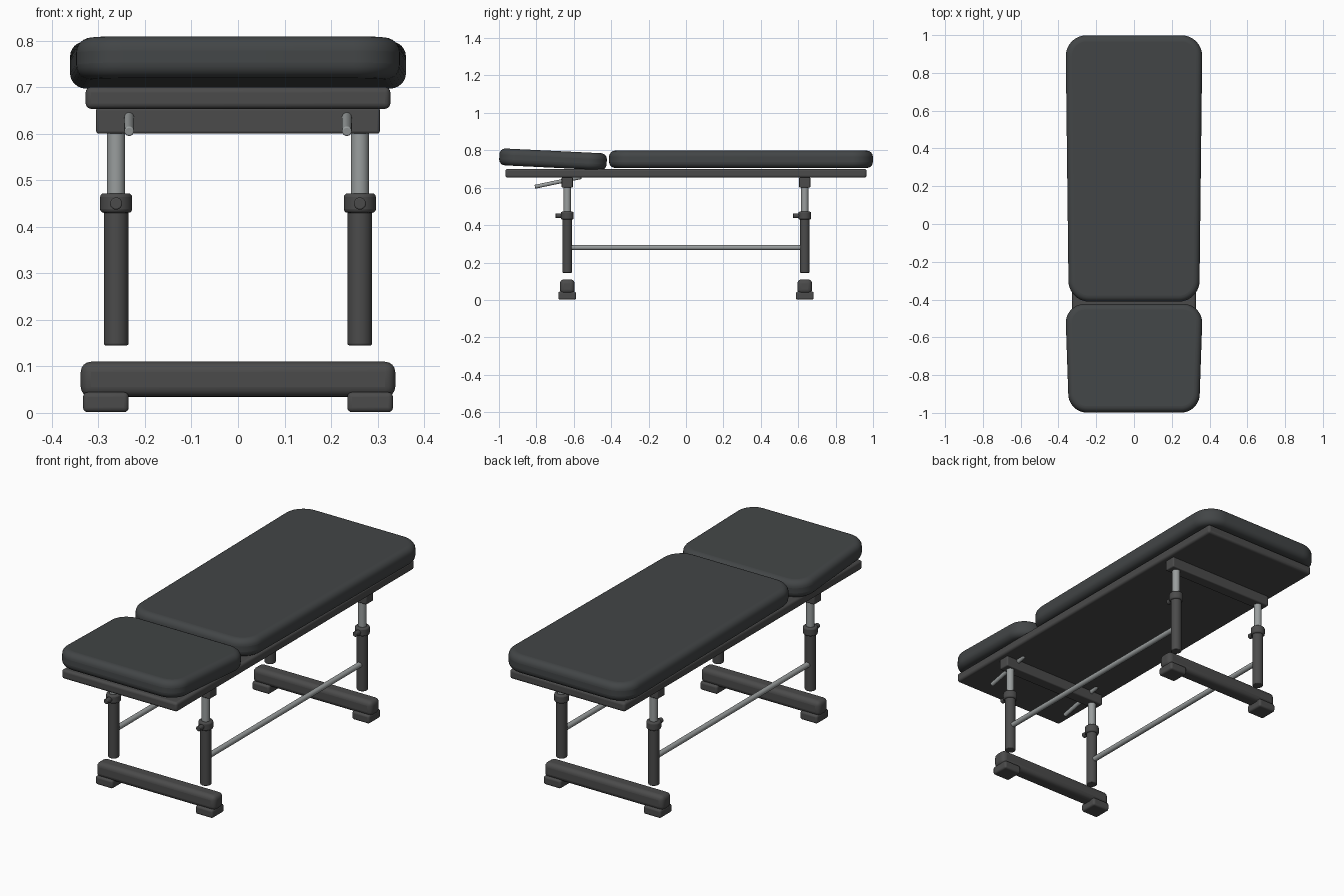
import bpy, bmesh, math
from mathutils import Vector, Matrix

if "Cube" in bpy.data.objects:
    bpy.data.objects.remove(bpy.data.objects["Cube"])


def material(name, rgb):
    m = bpy.data.materials.new(name)
    m.diffuse_color = (*rgb, 1)
    m.use_nodes = True
    m.node_tree.nodes["Principled BSDF"].inputs["Base Color"].default_value = m.diffuse_color
    return m


DARK = material("dark_vinyl", (0.055, 0.06, 0.062))
FRAME = material("dark_frame", (0.07, 0.07, 0.07))
STEEL = material("steel", (0.32, 0.34, 0.34))


def finish(bm, name, mat, bevel=0.0, segments=4):
    bmesh.ops.recalc_face_normals(bm, faces=bm.faces)
    me = bpy.data.meshes.new(name)
    bm.to_mesh(me)
    bm.free()
    me.materials.append(mat)
    ob = bpy.data.objects.new(name, me)
    bpy.context.collection.objects.link(ob)
    if bevel:
        mod = ob.modifiers.new("bevel", 'BEVEL')
        mod.width, mod.segments = bevel, segments
        mod.limit_method = 'ANGLE'
        mod.angle_limit = math.radians(40)
    bpy.ops.object.select_all(action='DESELECT')
    ob.select_set(True)
    bpy.context.view_layer.objects.active = ob
    bpy.ops.object.shade_smooth_by_angle(angle=math.radians(35))
    return ob


def box(name, centre, size, mat, bevel):
    bm = bmesh.new()
    bmesh.ops.create_cube(bm, size=1)
    bmesh.ops.transform(bm, verts=bm.verts,
                        matrix=Matrix.Translation(centre) @ Matrix.Diagonal((*size, 1)))
    return finish(bm, name, mat, bevel)


def rod(name, a, b, radius, mat, bevel=0.0):
    a, b = Vector(a), Vector(b)
    bm = bmesh.new()
    bmesh.ops.create_cone(bm, cap_ends=True, segments=32, radius1=radius,
                          radius2=radius, depth=(b - a).length)
    rot = (b - a).to_track_quat('Z', 'Y').to_matrix().to_4x4()
    bmesh.ops.transform(bm, verts=bm.verts, matrix=Matrix.Translation((a + b) / 2) @ rot)
    return finish(bm, name, mat, bevel, 3)


def pad(name, length, half_front, half_back, thick, radius, bevel, centre, tilt=0.0):
    """Tapered cushion with rounded plan corners and soft edges."""
    bm = bmesh.new()
    h, n = length / 2, 10
    verts = []
    corners = [(half_back, h, 0), (-half_back, h, 90), (-half_front, -h, 180), (half_front, -h, 270)]
    for x, y, start in corners:
        cx, cy = x - math.copysign(radius, x), y - math.copysign(radius, y)
        for i in range(n + 1):
            t = math.radians(start + 90 * i / n)
            verts.append(bm.verts.new((cx + radius * math.cos(t), cy + radius * math.sin(t), -thick / 2)))
    face = bm.faces.new(verts)
    ext = bmesh.ops.extrude_face_region(bm, geom=[face])
    bmesh.ops.translate(bm, vec=(0, 0, thick),
                        verts=[v for v in ext['geom'] if isinstance(v, bmesh.types.BMVert)])
    ob = finish(bm, name, DARK, bevel, 6)
    ob.location = centre
    ob.rotation_euler.x = math.radians(tilt)
    return ob


# Cushions and the board beneath them
pad("body_cushion", 1.41, 0.347, 0.361, 0.092, 0.11, 0.032, (0, 0.294, 0.752))
pad("head_cushion", 0.575, 0.348, 0.361, 0.09, 0.10, 0.032, (0, -0.711, 0.752), -2.8)
box("support_board", (0, 0, 0.677), (0.655, 1.93, 0.047), FRAME, 0.012)

# Two leg frames
for end, y in (("front", -0.635), ("back", 0.635)):
    box(f"{end}_cross_beam", (0, y, 0.628), (0.61, 0.06, 0.056), FRAME, 0.006)
    box(f"{end}_base_beam", (0, y, 0.072), (0.676, 0.078, 0.076), FRAME, 0.022)
    for side, s in (("left", -1), ("right", 1)):
        x = 0.262 * s
        rod(f"{end}_{side}_inner_tube", (x, y, 0.40), (x, y, 0.61), 0.0195, STEEL)
        rod(f"{end}_{side}_outer_tube", (x, y, 0.145), (x, y, 0.44), 0.0265, FRAME, 0.004)
        rod(f"{end}_{side}_collar", (x, y, 0.43), (x, y, 0.472), 0.0345, FRAME, 0.008)
        rod(f"{end}_{side}_knob", (x, y - 0.02, 0.45), (x, y - 0.062, 0.45), 0.013, FRAME, 0.003)
        box(f"{end}_{side}_foot", (0.284 * s, y, 0.023), (0.098, 0.096, 0.043), FRAME, 0.01)

# Long side rails and the head adjusting handles
for side, s in (("left", -1), ("right", 1)):
    rod(f"{side}_rail", (0.262 * s, -0.63, 0.28), (0.262 * s, 0.63, 0.28), 0.0135, STEEL)
    rod(f"{side}_handle", (0.234 * s, -0.56, 0.657), (0.234 * s, -0.808, 0.605), 0.0105, STEEL, 0.003)
